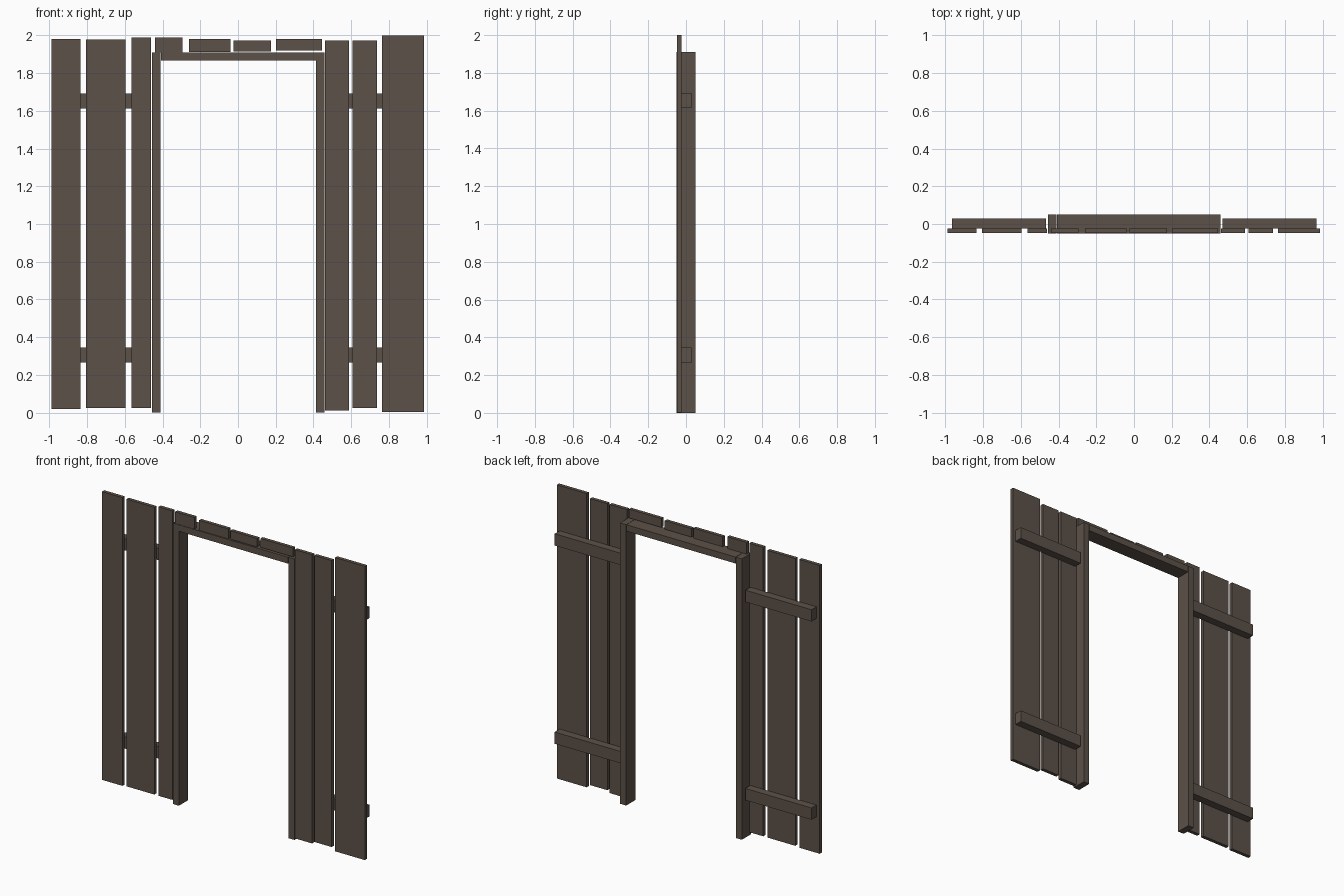
import bpy
import bmesh

cube = bpy.data.objects.get("Cube")
if cube:
    bpy.data.objects.remove(cube, do_unlink=True)

# Weathered brown wood
wood = bpy.data.materials.new("weathered_wood")
wood.use_nodes = True
COLOUR = (0.107, 0.083, 0.065, 1.0)
wood.diffuse_color = COLOUR
bsdf = next(n for n in wood.node_tree.nodes if n.type == "BSDF_PRINCIPLED")
bsdf.inputs["Base Color"].default_value = COLOUR
bsdf.inputs["Roughness"].default_value = 0.9


def board(name, x, y, z):
    """Box board from (min, max) ranges on each axis."""
    bm = bmesh.new()
    bmesh.ops.create_cube(bm, size=1)
    for v in bm.verts:
        v.co = [r[0] if c < 0 else r[1] for c, r in zip(v.co, (x, y, z))]
    mesh = bpy.data.meshes.new(name)
    bm.to_mesh(mesh)
    bm.free()
    mesh.materials.append(wood)
    obj = bpy.data.objects.new(name, mesh)
    bpy.context.collection.objects.link(obj)
    return obj


FRAME_Y = (-0.05, 0.05)
PLANK_Y = (-0.047, -0.023)
RAIL_Y = (-0.023, 0.03)

# Door frame
board("right_jamb", (-0.455, -0.41), FRAME_Y, (0, 1.91))
board("left_jamb", (0.415, 0.46), FRAME_Y, (0, 1.91))
board("lintel", (-0.408, 0.413), FRAME_Y, (1.866, 1.91))

# Tall wall planks: x range, bottom, top
tall = [
    (-0.99, -0.836, 0.02, 1.98), (-0.806, -0.597, 0.025, 1.978),
    (-0.565, -0.461, 0.025, 1.99), (0.461, 0.59, 0.01, 1.973),
    (0.608, 0.738, 0.025, 1.973), (0.763, 0.987, 0.003, 2.0),
]
for i, (x0, x1, z0, z1) in enumerate(tall, 1):
    board(f"wall_plank_{i}", (x0, x1), PLANK_Y, (z0, z1))

# Short planks above the lintel
short = [
    (-0.44, -0.295, 1.91, 1.99), (-0.26, -0.04, 1.912, 1.98),
    (-0.025, 0.176, 1.915, 1.973), (0.202, 0.445, 1.92, 1.98),
]
for i, (x0, x1, z0, z1) in enumerate(short, 1):
    board(f"header_plank_{i}", (x0, x1), PLANK_Y, (z0, z1))

# Horizontal rails behind the planks
for level, z in (("lower", 0.265), ("upper", 1.613)):
    for side, x in (("right", -0.965), ("left", 0.47)):
        board(f"{side}_{level}_rail", (x, x + 0.497), RAIL_Y, (z, z + 0.08))
